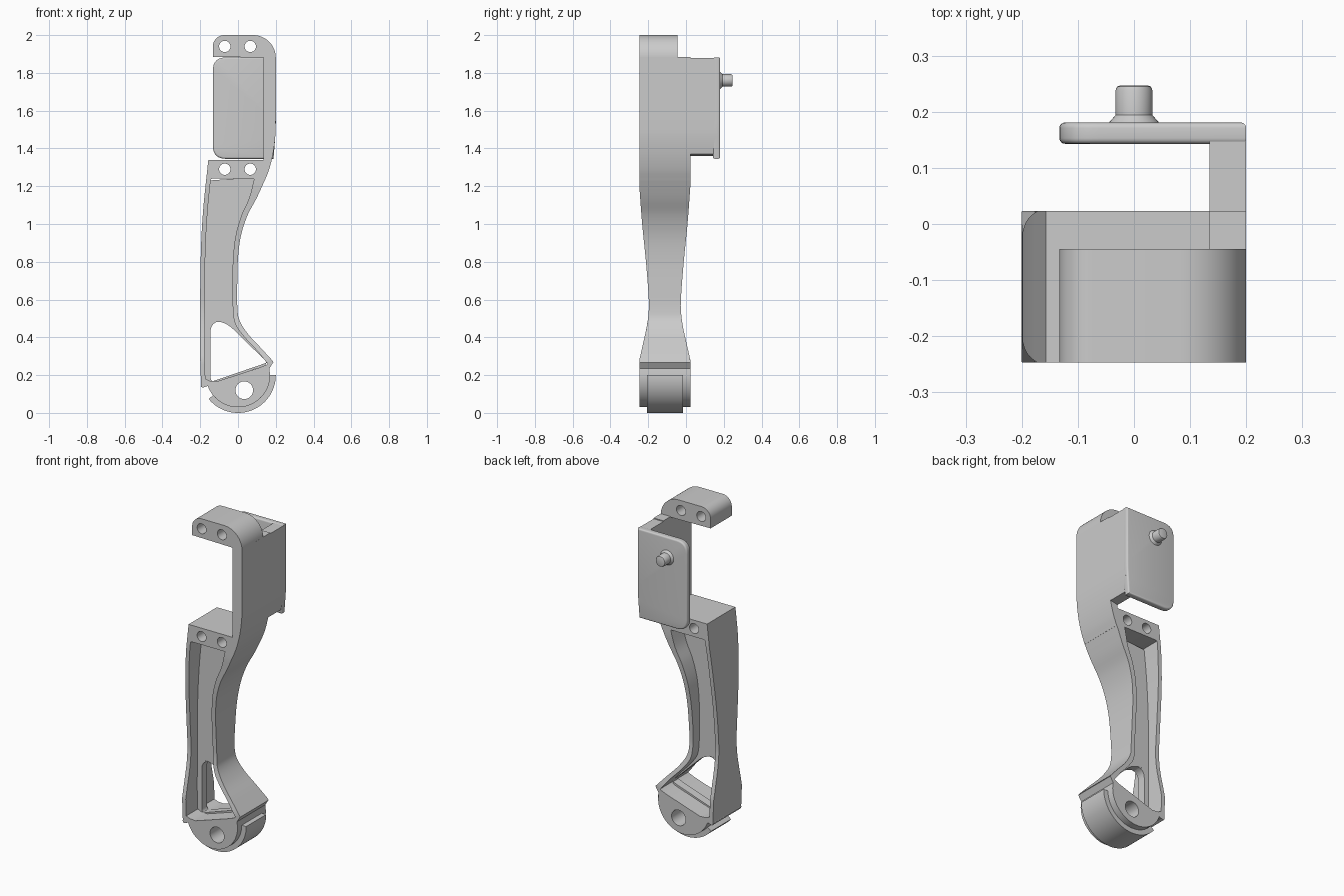
import bpy, bmesh
from math import sin, cos, pi, radians
from mathutils import Vector, Matrix

if "Cube" in bpy.data.objects:
    bpy.data.objects.remove(bpy.data.objects["Cube"])

Y0, Y1, MID = -0.247, 0.023, -0.112   # front, back and middle of the leg


def finish(name, bm):
    bmesh.ops.remove_doubles(bm, verts=bm.verts, dist=1e-5)
    bmesh.ops.recalc_face_normals(bm, faces=bm.faces)
    me = bpy.data.meshes.new(name)
    bm.to_mesh(me)
    bm.free()
    ob = bpy.data.objects.new(name, me)
    bpy.context.collection.objects.link(ob)
    return ob


def arc(cx, cz, r, a0, a1, n=24):
    return [(cx + r * cos(radians(a0 + (a1 - a0) * i / n)),
             cz + r * sin(radians(a0 + (a1 - a0) * i / n))) for i in range(n + 1)]


def circle(cx, cz, r):
    return arc(cx, cz, r, 0, 360, 32)[:-1]


def rounded(pts, n=8):
    """Polygon of (x, z, cut) whose corners are replaced by smooth curves."""
    out = []
    for i, (x, z, r) in enumerate(pts):
        p = Vector((x, z))
        if r == 0:
            out.append((x, z))
            continue
        a = p + (Vector(pts[i - 1][:2]) - p).normalized() * r
        b = p + (Vector(pts[(i + 1) % len(pts)][:2]) - p).normalized() * r
        for k in range(n + 1):
            t = k / n
            out.append(tuple(a * (1 - t) ** 2 + p * 2 * t * (1 - t) + b * t * t))
    return out


def spline(pts, n=6):
    """Smooth curve through the points."""
    v = [Vector(p) for p in pts]
    v = [2 * v[0] - v[1]] + v + [2 * v[-1] - v[-2]]
    out = []
    for a, b, c, d in zip(v, v[1:], v[2:], v[3:]):
        for k in range(n):
            t = k / n
            out.append(tuple(0.5 * (2 * b + (c - a) * t + (2 * a - 5 * b + 4 * c - d) * t * t
                                    + (3 * b - a - 3 * c + d) * t ** 3)))
    return out + [tuple(v[-2])]


def plate(name, outlines, y0, y1, bevel=0.0):
    """Front-view outlines (first outer, then holes) extruded from y0 to y1."""
    cu = bpy.data.curves.new(name, 'CURVE')
    cu.dimensions = '2D'
    cu.fill_mode = 'BOTH'
    cu.extrude = (y1 - y0) / 2 - bevel
    cu.bevel_depth = bevel
    cu.offset = -bevel
    cu.bevel_resolution = 3
    for pts in outlines:
        s = cu.splines.new('POLY')
        s.points.add(len(pts) - 1)
        for p, (x, z) in zip(s.points, pts):
            p.co = (x, z, 0, 1)
        s.use_cyclic_u = True
    tmp = bpy.data.objects.new(name + "_outline", cu)
    bpy.context.collection.objects.link(tmp)
    dg = bpy.context.evaluated_depsgraph_get()
    me = bpy.data.meshes.new_from_object(tmp.evaluated_get(dg))
    bpy.data.objects.remove(tmp)
    bm = bmesh.new()
    bm.from_mesh(me)
    bpy.data.meshes.remove(me)
    bm.transform(Matrix.Translation((0, (y0 + y1) / 2, 0)) @ Matrix.Rotation(pi / 2, 4, 'X'))
    return finish(name, bm)


WIDTHS = spline([(0.28, 0.135), (0.36, 0.117), (0.45, 0.097), (0.52, 0.087), (0.6, 0.085),
                 (0.8, 0.1), (1.0, 0.12), (1.2, 0.135)])


def half_width(z):
    for (z0, w0), (z1, w1) in zip(WIDTHS, WIDTHS[1:]):
        if z0 <= z <= z1:
            return w0 + (w1 - w0) * (z - z0) / (z1 - z0)
    return 0.135


def wall(name, outer, inner):
    """Side wall whose depth follows the waisted side profile."""
    bm = bmesh.new()
    rings = []
    for a, b in zip(outer, inner):
        ha, hb = half_width(a[1]), half_width(b[1])
        rings.append([bm.verts.new(p) for p in (
            (a[0], MID - ha, a[1]), (a[0], MID + ha, a[1]),
            (b[0], MID + hb, b[1]), (b[0], MID - hb, b[1]))])
    for r, s in zip(rings, rings[1:]):
        for i in range(4):
            bm.faces.new((r[i], r[i - 1], s[i - 1], s[i]))
    bm.faces.new(rings[0])
    bm.faces.new(rings[-1])
    return finish(name, bm)


# Upper bracket: clamp, side wall with cross beam, back wall and plate
bolt_xs = (-0.07, 0.065)
clamp = [(-0.133, 1.885), (0.2, 1.885)] + arc(0.08, 1.88, 0.12, 0, 90)
clamp += arc(-0.073, 1.94, 0.06, 90, 180, 10)
plate("top_clamp", [clamp] + [circle(x, 1.94, 0.03) for x in bolt_xs], Y0, -0.045)

bend = spline([(0.2, 1.55), (0.197, 1.46), (0.185, 1.37), (0.165, 1.29), (0.142, 1.23)])
beam = [(-0.157, 1.34), (0.135, 1.34), (0.135, 1.885), (0.2, 1.885)] + bend
beam += rounded([(0.08, 1.24, 0), (-0.135, 1.24, 0), (-0.169, 1.23, 0)])
plate("side_wall_and_beam", [beam] + [circle(x, 1.29, 0.03) for x in bolt_xs], Y0, Y1)

back_wall = [(0.135, 1.36), (0.135, 1.88), (0.2, 1.88)] + [p for p in bend if p[1] > 1.36]
plate("back_side_wall", [back_wall], Y1 - 0.003, 0.165)
plate("back_plate", [rounded([(-0.133, 1.345, 0.07), (0.188, 1.345, 0), (0.2, 1.5, 0.05),
                              (0.2, 1.882, 0), (-0.133, 1.882, 0.07)])], 0.143, 0.181, 0.01)

# Pin on the back plate, with a flared root
bm = bmesh.new()
rings = [[bm.verts.new((r * cos(2 * pi * i / 32), y, 1.76 + r * sin(2 * pi * i / 32)))
          for i in range(32)]
         for r, y in ((0.047, 0.178), (0.033, 0.194), (0.033, 0.238), (0.03, 0.245), (0.024, 0.247))]
for r, s in zip(rings, rings[1:]):
    for i in range(32):
        bm.faces.new((r[i], r[i - 1], s[i - 1], s[i]))
bm.faces.new(rings[0])
bm.faces.new(rings[-1])
finish("pin", bm)

# Curved left and right walls of the leg
left_out = spline([(-0.157, 1.338), (-0.169, 1.23), (-0.184, 1.08), (-0.194, 0.92), (-0.199, 0.75),
                   (-0.2, 0.6), (-0.2, 0.5), (-0.2, 0.4), (-0.2, 0.28), (-0.195, 0.137)])
wall("left_leg_wall", left_out, [(x + 0.024, z) for x, z in left_out])
right_out = spline([(0.15, 1.25), (0.1, 1.14), (0.05, 1.045), (0.016, 0.94), (0, 0.82),
                    (-0.004, 0.68), (-0.003, 0.55), (0.01, 0.485), (0.055, 0.415),
                    (0.12, 0.345), (0.187, 0.272)])
right_in = spline([(0.088, 1.25), (0.06, 1.14), (0.018, 1.045), (-0.012, 0.94), (-0.026, 0.82),
                   (-0.03, 0.68), (-0.027, 0.55), (-0.014, 0.47), (0.035, 0.4),
                   (0.1, 0.33), (0.155, 0.262)])
wall("right_leg_wall", right_out, right_in)

# Recessed web between the walls, with the triangular window
web = [(x + 0.012, z) for x, z in left_out if 0.16 < z < 1.25]
web += [(-0.17, 0.155), (0.15, 0.265)]
web += [((a[0] + b[0]) / 2, (a[1] + b[1]) / 2) for a, b in zip(right_out, right_in)][::-1]
window = rounded([(-0.146, 0.155, 0.04), (-0.146, 0.485, 0.06), (-0.068, 0.485, 0.06),
                  (0.165, 0.257, 0.04)])
plate("web", [web, window], MID - 0.025, MID + 0.025)

# Half-round foot with a cross hole, and the curved sole pad
foot = [(-0.197, 0.145), (-0.19, 0.133), (-0.158, 0.143)] + arc(0, 0.2, 0.17, 200, 360, 40)
foot += [(0.166, 0.235), (0.187, 0.268), (0.177, 0.28), (0.15, 0.255), (0.12, 0.242),
         (-0.11, 0.167), (-0.15, 0.17), (-0.185, 0.185)]
plate("foot", [foot, circle(0.033, 0.12, 0.047)], Y0, Y1)
plate("sole_pad", [arc(0, 0.2, 0.2, 219, 360, 40) + arc(0, 0.2, 0.167, 360, 219, 40)],
      MID - 0.095, MID + 0.095)

# Smooth curved faces, keep real edges sharp
for ob in bpy.context.scene.objects:
    ob.select_set(True)
    bpy.context.view_layer.objects.active = ob
bpy.ops.object.shade_smooth_by_angle(angle=radians(35))
